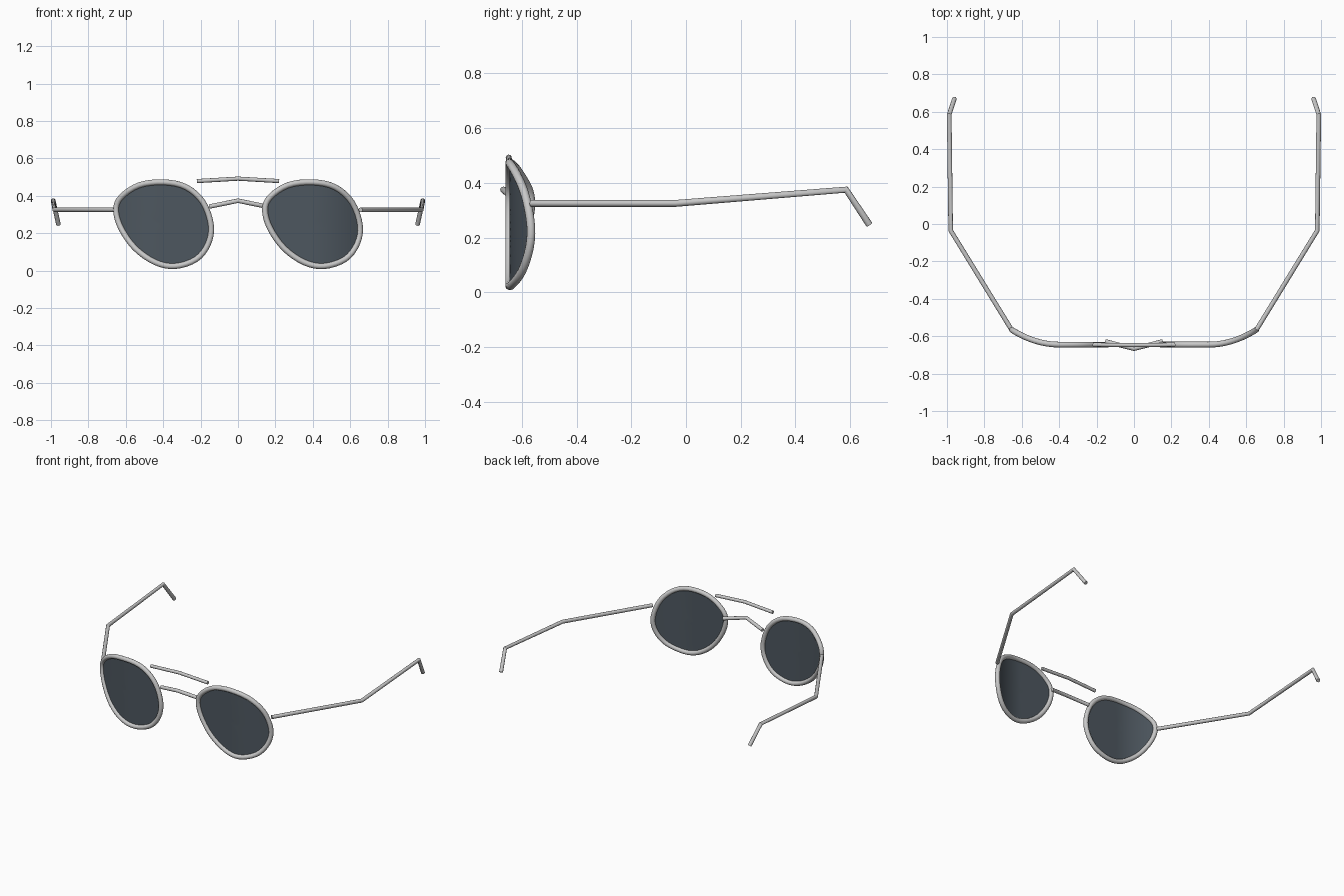
import bpy, bmesh, math
from mathutils import Vector

if "Cube" in bpy.data.objects:
    bpy.data.objects.remove(bpy.data.objects["Cube"])


def material(name, rgb):
    m = bpy.data.materials.new(name)
    m.diffuse_color = (*rgb, 1)
    m.use_nodes = True
    m.node_tree.nodes["Principled BSDF"].inputs["Base Color"].default_value = m.diffuse_color
    return m


METAL = material("light_grey_metal", (0.58, 0.58, 0.58))
GLASS = material("dark_slate_glass", (0.075, 0.095, 0.115))

# Teardrop rim outline (offset from lens centre in x, height in z)
OUTLINE = [(-.254, .324), (-.227, .393), (-.131, .457), (0, .473), (.12, .447),
           (.211, .366), (.254, .243), (.238, .142), (.174, .061), (.061, .024),
           (-.045, .045), (-.152, .12), (-.227, .227)]
LENS_X, LENS_Z = 0.398, 0.25


def smooth_loop(pts, steps=4):
    """Closed Catmull-Rom spline through the points."""
    out, n = [], len(pts)
    for i in range(n):
        a, b, c, d = (Vector(pts[(i + k) % n]) for k in (-1, 0, 1, 2))
        for s in range(steps):
            t = s / steps
            out.append(0.5 * (2 * b + (c - a) * t + (2 * a - 5 * b + 4 * c - d) * t * t
                              + (3 * b - a - 3 * c + d) * t ** 3))
    return out


def wrap(x, z):
    """Place a front point on the face curve, which sweeps back at the outer sides."""
    bend = max(0, (abs(x) - 0.40) / 0.255)
    return Vector((x, -0.645 + 0.08 * bend ** 2, z))


def finish(obj, mat):
    obj.data.materials.append(mat)
    bpy.ops.object.select_all(action='DESELECT')
    obj.select_set(True)
    bpy.context.view_layer.objects.active = obj
    if obj.type == 'CURVE':
        bpy.ops.object.convert(target='MESH')
    bpy.ops.object.shade_smooth_by_angle(angle=math.radians(35))


def tube(name, pts, radius, closed=False):
    cu = bpy.data.curves.new(name, 'CURVE')
    cu.dimensions = '3D'
    cu.bevel_depth = radius
    cu.bevel_resolution = 4
    cu.use_fill_caps = not closed
    sp = cu.splines.new('POLY')
    sp.points.add(len(pts) - 1)
    for p, co in zip(sp.points, pts):
        p.co = (*co, 1)
    sp.use_cyclic_u = closed
    obj = bpy.data.objects.new(name, cu)
    bpy.context.collection.objects.link(obj)
    finish(obj, METAL)


def lens(name, cx, loop, rings=8):
    bm = bmesh.new()
    centre = bm.verts.new(wrap(cx, LENS_Z))
    prev = None
    for r in range(1, rings + 1):
        f = r / rings
        ring = [bm.verts.new(wrap(cx + p.x * f, LENS_Z + (p.y - LENS_Z) * f)) for p in loop]
        for i in range(len(ring)):
            j = (i + 1) % len(ring)
            if prev:
                bm.faces.new((prev[j], prev[i], ring[i], ring[j]))
            else:
                bm.faces.new((centre, ring[i], ring[j]))
        prev = ring
    bm.normal_update()
    # Face the glass forward
    bmesh.ops.reverse_faces(bm, faces=[f for f in bm.faces if f.normal.y > 0])
    me = bpy.data.meshes.new(name)
    bm.to_mesh(me)
    bm.free()
    obj = bpy.data.objects.new(name, me)
    bpy.context.collection.objects.link(obj)
    finish(obj, GLASS)


loop = smooth_loop(OUTLINE)
for side, s in (("left", -1), ("right", 1)):
    # Rim and glass: same outline on both sides, bent back symmetrically
    cx = s * LENS_X
    tube(side + "_rim", [wrap(cx + p.x, p.y) for p in loop], 0.0155, closed=True)
    lens(side + "_lens", cx, loop)
    # Temple arm with hooked ear end
    tube(side + "_temple", [(s * .655, -.565, .325), (s * .98, -.035, .325),
                            (s * .988, .585, .375), (s * .96, .67, .247)], 0.0125)

# Nose bridge and brow bar
tube("nose_bridge", [(-.152, -.628, .343), (0, -.667, .374), (.152, -.628, .343)], 0.012)
tube("brow_bar", [(-.22, -.645, .479), (0, -.648, .492), (.22, -.645, .479)], 0.011)
